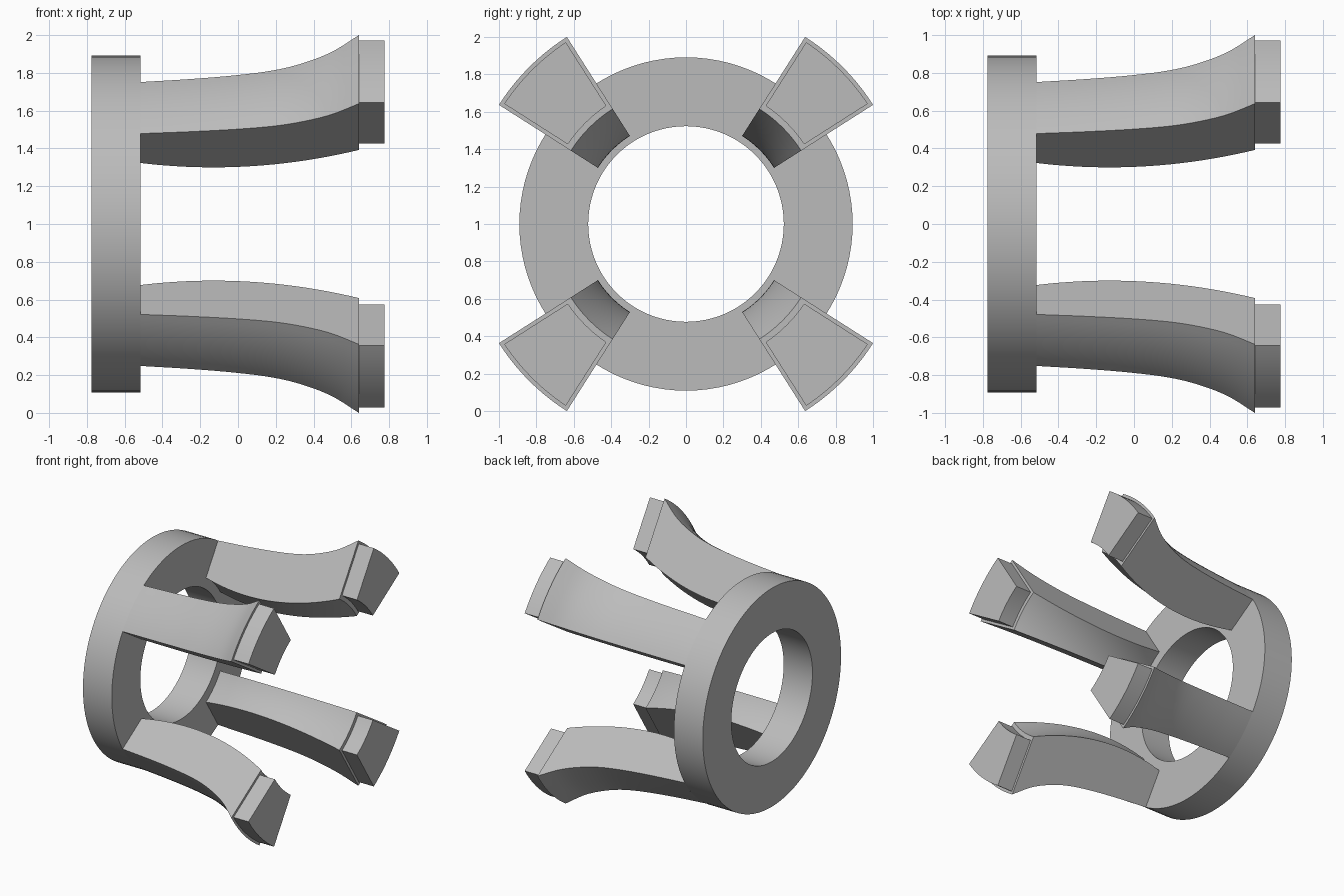
import bpy, bmesh, math
from mathutils import Matrix, Vector

if "Cube" in bpy.data.objects:
    bpy.data.objects.remove(bpy.data.objects["Cube"], do_unlink=True)

grey = bpy.data.materials.new("Plain grey")
grey.use_nodes = True
COLOUR = (0.5, 0.5, 0.5, 1)
grey.diffuse_color = COLOUR
grey.node_tree.nodes["Principled BSDF"].inputs["Base Color"].default_value = COLOUR

RING_BACK, RING_FACE, ARM_END, TIP_END = -0.775, -0.515, 0.64, 0.775
RING_IN, RING_OUT = 0.523, 0.891
HALF = math.radians(12.5)
ARC = 10


def finish(name, bm):
    """Turn a bmesh into a smooth-shaded object with sharp edges kept."""
    bmesh.ops.recalc_face_normals(bm, faces=bm.faces)
    mesh = bpy.data.meshes.new(name)
    bm.to_mesh(mesh)
    bm.free()
    mesh.materials.append(grey)
    obj = bpy.data.objects.new(name, mesh)
    bpy.context.collection.objects.link(obj)
    bpy.ops.object.select_all(action='DESELECT')
    obj.select_set(True)
    bpy.context.view_layer.objects.active = obj
    bpy.ops.object.shade_smooth_by_angle(angle=math.radians(30))
    return obj


def polar(x, r, a):
    return Vector((x, r * math.cos(a), 1 + r * math.sin(a)))


def sector(name, stations, centre, inset=0.0):
    """Loft annular-sector sections (x, inner radius, outer radius) along x."""
    bm = bmesh.new()
    rows = []
    for x, r_in, r_out in stations:
        pair = []
        for r in (r_in, r_out):
            half = HALF - math.asin(inset / r)
            pair.append([bm.verts.new(polar(x, r, centre + half * (2 * i / ARC - 1)))
                         for i in range(ARC + 1)])
        rows.append(pair)
    # Curved walls and flat radial sides
    for a, b in zip(rows, rows[1:]):
        loop_a, loop_b = (p[0] + p[1][::-1] for p in (a, b))
        n = len(loop_a)
        for i in range(n):
            j = (i + 1) % n
            bm.faces.new((loop_a[i], loop_a[j], loop_b[j], loop_b[i]))
    # End caps
    for low, high in (rows[0], rows[-1]):
        for i in range(ARC):
            bm.faces.new((low[i], low[i + 1], high[i + 1], high[i]))
    return finish(name, bm)


def smooth_radius(x, pts):
    """Smooth interpolation through profile points."""
    for k in range(len(pts) - 1):
        (x0, r0), (x1, r1) = pts[k], pts[k + 1]
        if x <= x1 + 1e-6:
            def slope(i):
                p, q = pts[max(i - 1, 0)], pts[min(i + 1, len(pts) - 1)]
                return (q[1] - p[1]) / (q[0] - p[0])
            h = x1 - x0
            t = (x - x0) / h
            return ((2*t**3 - 3*t*t + 1) * r0 + (t**3 - 2*t*t + t) * h * slope(k)
                    + (3*t*t - 2*t**3) * r1 + (t**3 - t*t) * h * slope(k + 1))


# Base ring
bm = bmesh.new()
profile = [(RING_BACK, RING_IN), (RING_FACE, RING_IN), (RING_FACE, RING_OUT), (RING_BACK, RING_OUT)]
verts = [bm.verts.new((x, 0, 1 + r)) for x, r in profile]
edges = [bm.edges.new((verts[i], verts[(i + 1) % 4])) for i in range(4)]
bmesh.ops.spin(bm, geom=verts + edges, cent=(0, 0, 1), axis=(1, 0, 0),
               angle=math.tau, steps=96, use_merge=True)
bmesh.ops.remove_doubles(bm, verts=bm.verts, dist=1e-4)
finish("base_ring", bm)

# Flared arm profile: outer flare and bowed inner side
flare = [(RING_FACE, RING_OUT), (-0.25, 0.91), (0, 0.935), (0.2, 0.967),
         (0.35, 1.012), (0.5, 1.082), (ARM_END, 1.186)]
STEPS = 28
arm_stations = []
for s in range(STEPS + 1):
    x = RING_FACE + (ARM_END - RING_FACE) * s / STEPS
    arm_stations.append((x, 0.558 + 0.29 * (x + 0.13) ** 2, smooth_radius(x, flare)))

# Four arms, each with a slightly inset end block
tip_stations = [(ARM_END - 0.02, 0.762, 1.14), (ARM_END, 0.762, 1.165), (TIP_END, 0.762, 1.165)]
tip_stations = tip_stations[1:]
for k, label in enumerate(("upper_back", "upper_front", "lower_front", "lower_back")):
    angle = math.radians(45 + 90 * k)
    sector(label + "_arm", arm_stations, angle)
    sector(label + "_end_block", tip_stations, angle, inset=0.02)
